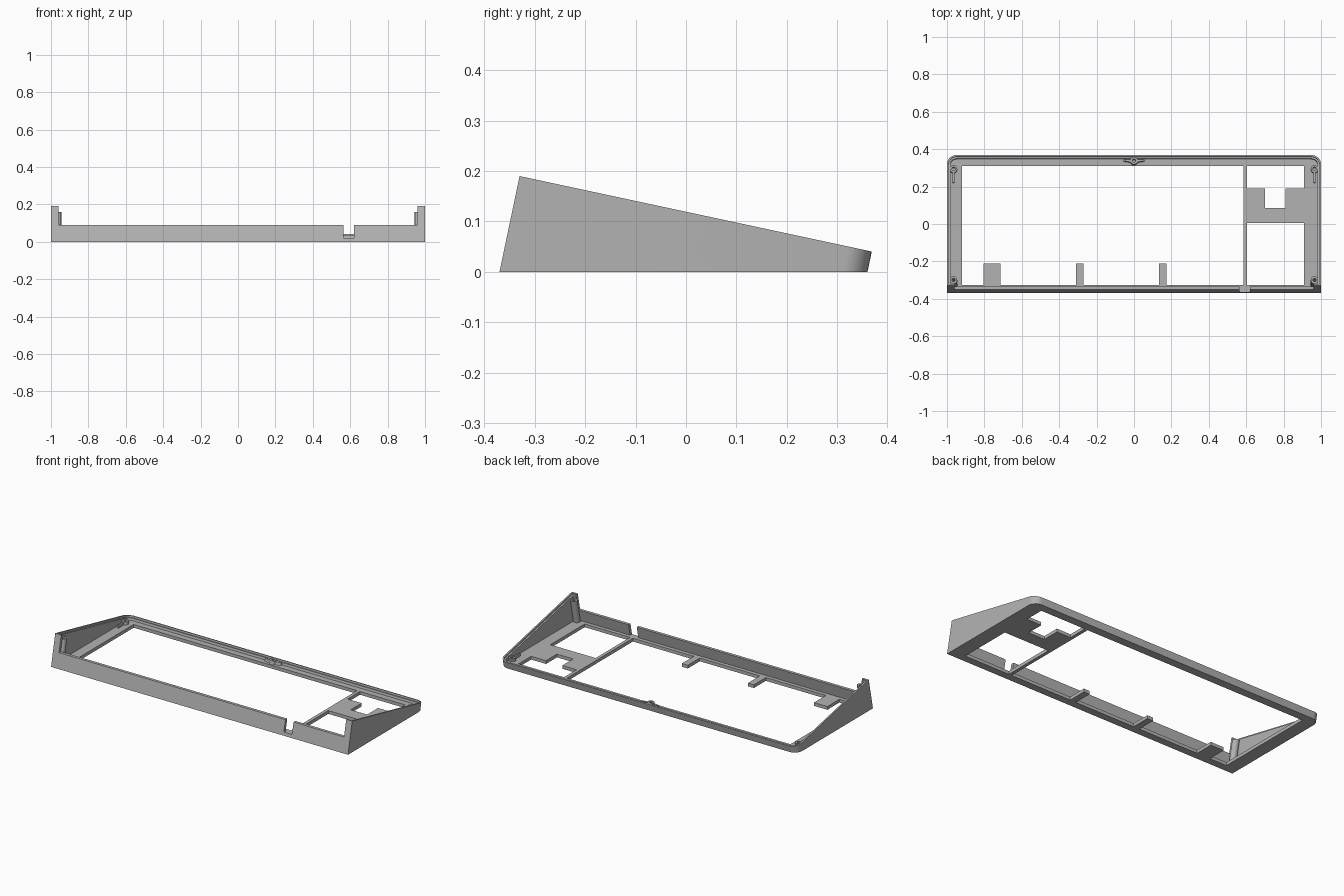
import bpy, bmesh, math

if "Cube" in bpy.data.objects:
    bpy.data.objects.remove(bpy.data.objects["Cube"])

grey = bpy.data.materials.new("plain grey")
grey.use_nodes = True
grey.diffuse_color = (0.45, 0.45, 0.45, 1)
grey.node_tree.nodes["Principled BSDF"].inputs["Base Color"].default_value = grey.diffuse_color

LEAN = 0.21  # walls lean back, square to the sloping top


def slope_z(y):
    """Height of the sloping top above a point on the base."""
    return (0.1193 - 0.2143 * y) / 1.045


def prism(name, outline, low, top, lean=LEAN):
    """Extrude an outline; low and top are heights or functions of y."""
    bm = bmesh.new()
    rows = []
    for level in (low, top):
        row = []
        for x, y in outline:
            z = level(y) if callable(level) else level
            row.append(bm.verts.new((x, y + lean * z, z)))
        rows.append(row)
    bm.faces.new(rows[0])
    bm.faces.new(rows[1])
    n = len(outline)
    for i in range(n):
        j = (i + 1) % n
        bm.faces.new((rows[0][i], rows[0][j], rows[1][j], rows[1][i]))
    bmesh.ops.recalc_face_normals(bm, faces=bm.faces)
    mesh = bpy.data.meshes.new(name)
    bm.to_mesh(mesh)
    bm.free()
    mesh.materials.append(grey)
    ob = bpy.data.objects.new(name, mesh)
    bpy.context.collection.objects.link(ob)
    return ob


def rect(x0, x1, y0, y1):
    return [(x0, y0), (x1, y0), (x1, y1), (x0, y1)]


def circle(cx, cy, r, n=24):
    return [(cx + r * math.cos(math.tau * i / n), cy + r * math.sin(math.tau * i / n)) for i in range(n)]


def case_outline(inset):
    """Square front corners, rounded back corners."""
    x, front, back = 1 - inset, -0.37 + inset, 0.36 - inset
    r = 0.05 - inset
    pts = [(-x, front), (x, front)]
    for side, start in ((1, 0), (-1, 90)):
        for i in range(9):
            a = math.radians(start + 90 * i / 8)
            pts.append((side * (x - r) + r * math.cos(a), back - r + r * math.sin(a)))
    return pts


def cut(ob, cutter):
    cutter.hide_render = True
    cutter.hide_viewport = True
    cutter.display_type = 'WIRE'
    mod = ob.modifiers.new(cutter.name, 'BOOLEAN')
    mod.operation = 'DIFFERENCE'
    mod.solver = 'EXACT'
    mod.object = cutter


def smooth(ob):
    bpy.ops.object.select_all(action='DESELECT')
    bpy.context.view_layer.objects.active = ob
    ob.select_set(True)
    bpy.ops.object.shade_smooth_by_angle(angle=math.radians(30))


# Wedge shell, hollowed above the floor, with a stepped rim
FLOOR = 0.02
case = prism("case_shell", case_outline(0), 0, slope_z)
smooth(case)
above = lambda y: slope_z(y) + 0.05
cut(case, prism("cavity_cutter", case_outline(0.018), FLOOR, above))
cut(case, prism("rim_step_cutter", case_outline(0.009), lambda y: slope_z(y) - 0.01, above))

# Low front wall and cable notch
cut(case, prism("front_cutter", rect(-0.96, 0.96, -0.5, -0.3), 0.09, 0.4, 0))
cut(case, prism("notch_cutter", rect(0.565, 0.62, -0.5, -0.33), FLOOR, 0.4, 0))

# Main floor opening with three tabs along the front
front, back, tab = -0.325, 0.31, -0.21
main = [(-0.92, front)]
for x0, x1 in ((-0.805, -0.715), (-0.31, -0.27), (0.135, 0.175)):
    main += [(x0, front), (x0, tab), (x1, tab), (x1, front)]
main += [(0.585, front), (0.585, back), (-0.92, back)]
cut(case, prism("main_opening_cutter", main, -0.05, 0.03, 0))

# Two openings beside the divider bar
cut(case, prism("side_opening_cutter", rect(0.605, 0.91, front, 0.005), -0.05, 0.03, 0))
stepped = [(0.605, 0.19), (0.7, 0.19), (0.7, 0.085), (0.81, 0.085), (0.81, 0.19),
           (0.91, 0.19), (0.91, back), (0.605, back)]
cut(case, prism("stepped_opening_cutter", stepped, -0.05, 0.03, 0))


def post(name, x, y, top):
    """Screw post with a blind hole."""
    ob = prism(name, circle(x, y, 0.02), 0.01, top)
    smooth(ob)
    cut(ob, prism(name + "_hole_cutter", circle(x, y, 0.009), FLOOR, top + 0.05))


# Corner posts, with ribs on the back pair
for side, label in ((1, "left"), (-1, "right")):
    x = side * 0.965
    post("front_post_" + label, x, -0.333, 0.16)
    post("back_post_" + label, x, 0.287, 0.038)
    prism("back_rib_" + label, rect(x - 0.005, x + 0.005, 0.215, 0.27), 0.01, 0.034)
    prism("front_rib_" + label, rect(x - 0.005, x + 0.005, -0.36, -0.345), 0.01, 0.15)

# Middle back post with wings
post("middle_post", 0, 0.33, 0.042)
for side, label in ((1, "left"), (-1, "right")):
    wing = [(side * 0.017, 0.323), (side * 0.055, 0.33), (side * 0.055, 0.337), (side * 0.017, 0.337)]
    prism("middle_wing_" + label, wing, 0.01, 0.036)
